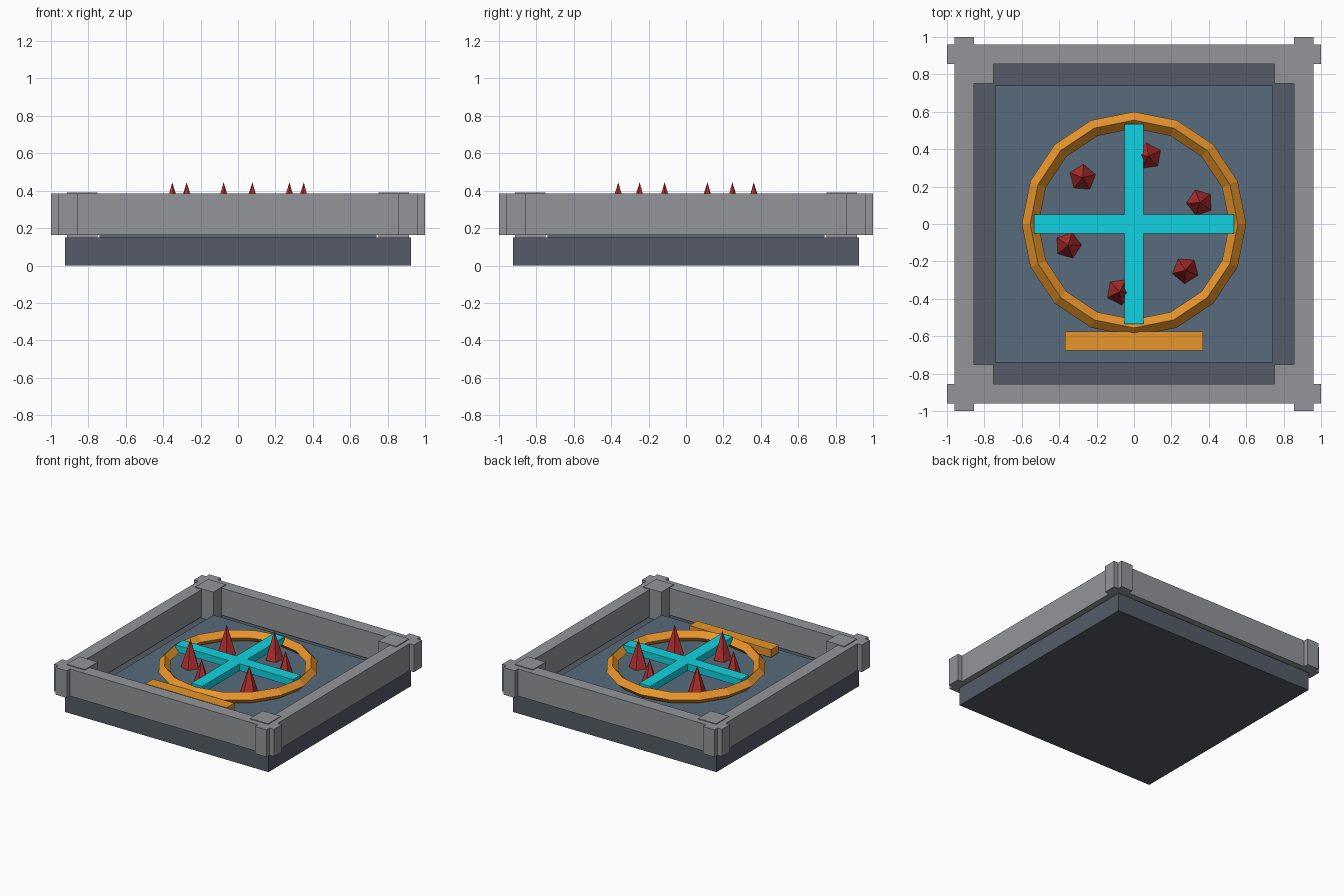
import bpy
from math import radians, cos, sin

if "Cube" in bpy.data.objects:
    bpy.data.objects.remove(bpy.data.objects["Cube"])


def material(name, color):
    m = bpy.data.materials.new(name)
    m.diffuse_color = (*color, 1)
    m.use_nodes = True
    m.node_tree.nodes["Principled BSDF"].inputs["Base Color"].default_value = m.diffuse_color
    return m


dark = material("dark_stone", (0.09, 0.105, 0.135))
slate = material("slate", (0.095, 0.145, 0.20))
stone = material("stone", (0.29, 0.30, 0.32))
orange = material("orange", (0.80, 0.30, 0.025))
cyan = material("cyan", (0.005, 0.65, 0.75))
red = material("red", (0.50, 0.03, 0.03))


def finish(name, mat):
    o = bpy.context.object
    o.name = name
    o.data.materials.append(mat)
    return o


def box(name, mat, x0, x1, y0, y1, z0, z1):
    bpy.ops.mesh.primitive_cube_add(
        size=1, location=((x0 + x1) / 2, (y0 + y1) / 2, (z0 + z1) / 2))
    bpy.context.object.scale = (x1 - x0, y1 - y0, z1 - z0)
    bpy.ops.object.transform_apply(location=False, rotation=False, scale=True)
    return finish(name, mat)


# Base slab and raised floor
box("base", dark, -0.925, 0.925, -0.925, 0.925, 0, 0.15)
box("floor_plate", slate, -0.74, 0.74, -0.74, 0.74, 0.15, 0.21)

# Four rim walls crossing at the corners
for s, side in ((-1, "front"), (1, "back")):
    a, b = sorted((s * 0.855, s * 0.96))
    box(side + "_wall", stone, -1, 1, a, b, 0.162, 0.385)
for s, side in ((-1, "left"), (1, "right")):
    a, b = sorted((s * 0.855, s * 0.96))
    box(side + "_wall", stone, a, b, -1, 1, 0.162, 0.385)

# Corner posts
for sx in (-1, 1):
    for sy in (-1, 1):
        x, y = sx * 0.8325, sy * 0.8325
        box("corner_post", stone, x - 0.0825, x + 0.0825,
            y - 0.0825, y + 0.0825, 0.15, 0.391)

# Ring with a diamond cross-section
bpy.ops.mesh.primitive_torus_add(
    major_segments=16, minor_segments=4, major_radius=0.555,
    minor_radius=0.045, location=(0, 0, 0.267))
finish("ring", orange)

# Cross bars and front step
box("cross_bar_x", cyan, -0.535, 0.535, -0.05, 0.05, 0.265, 0.322)
box("cross_bar_y", cyan, -0.05, 0.05, -0.535, 0.535, 0.265, 0.322)
box("front_step", orange, -0.37, 0.37, -0.675, -0.575, 0.22, 0.285)

# Six five-sided spikes around the centre
for i in range(6):
    a = radians(18 + 60 * i)
    bpy.ops.mesh.primitive_cone_add(
        vertices=5, radius1=0.072, radius2=0, depth=0.23,
        location=(0.37 * cos(a), 0.37 * sin(a), 0.33),
        rotation=(0, 0, a + radians(20 - 90)))
    finish("spike", red)
